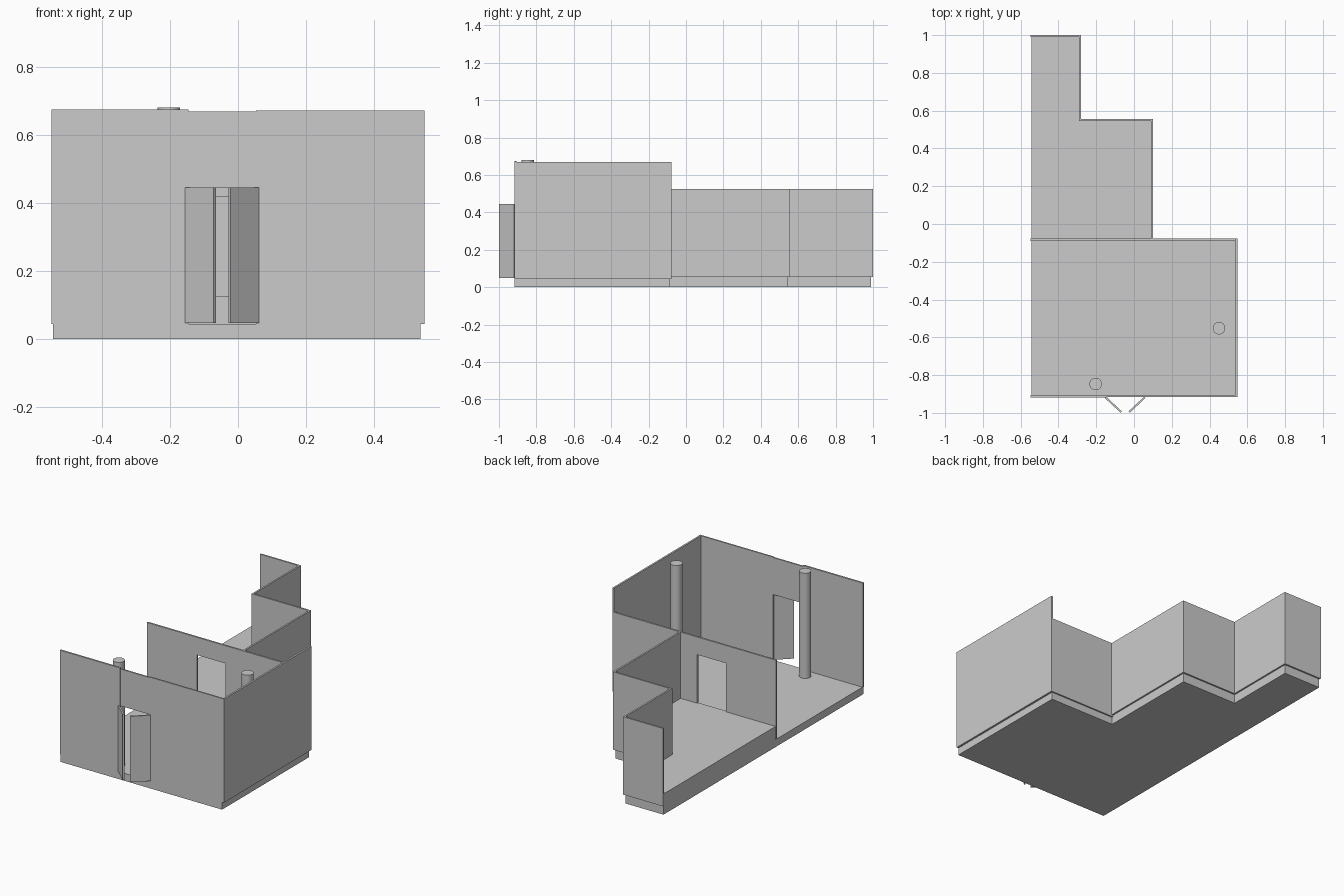
import bpy, bmesh
from mathutils import Vector

if "Cube" in bpy.data.objects:
    bpy.data.objects.remove(bpy.data.objects["Cube"])


def prism(name, outline, z0, z1):
    """Extrude a plan outline between two heights."""
    bm = bmesh.new()
    face = bm.faces.new([bm.verts.new((x, y, z0)) for x, y in outline])
    ext = bmesh.ops.extrude_face_region(bm, geom=[face])
    bmesh.ops.translate(bm, vec=(0, 0, z1 - z0),
                        verts=[v for v in ext["geom"] if isinstance(v, bmesh.types.BMVert)])
    bmesh.ops.recalc_face_normals(bm, faces=bm.faces)
    mesh = bpy.data.meshes.new(name)
    bm.to_mesh(mesh)
    bm.free()
    obj = bpy.data.objects.new(name, mesh)
    bpy.context.collection.objects.link(obj)
    return obj


def box(name, x0, x1, y0, y1, z0, z1):
    return prism(name, [(x0, y0), (x1, y0), (x1, y1), (x0, y1)], z0, z1)


def leaf(name, hinge, tip, z0, z1, t=0.01):
    """Thin door leaf running from hinge to tip in plan."""
    a, b = Vector(hinge), Vector(tip)
    d = (b - a).normalized()
    n = Vector((-d.y, d.x)) * t / 2
    return prism(name, [a - n, b - n, b + n, a + n], z0, z1)


L = -0.547          # open left side
T = 0.01            # wall thickness

# Floors: low front hall, raised stepped rear rooms
box("front_floor", -0.543, 0.535, -0.916, -0.087, 0, 0.045)
prism("rear_floor", [(-0.543, -0.087), (0.09, -0.087), (0.09, 0.545),
                     (-0.29, 0.545), (-0.29, 0.99), (-0.543, 0.99)], 0, 0.125)

# Front wall around the entrance
box("front_wall_left", L, -0.145, -0.918, -0.907, 0.045, 0.674)
box("front_wall_lintel", -0.145, 0.053, -0.916, -0.907, 0.445, 0.668)
box("front_wall_right", 0.053, 0.547, -0.916, -0.907, 0.045, 0.671)

# Right wall of the front hall
box("right_wall", 0.536, 0.547, -0.907, -0.078, 0.045, 0.67)

# Partition with inner doorway
box("partition_left", L, -0.213, -0.089, -0.078, 0.045, 0.525)
box("partition_lintel", -0.213, -0.02, -0.089, -0.078, 0.418, 0.525)
box("partition_right", -0.02, 0.536, -0.089, -0.078, 0.045, 0.525)

# Stepped outer walls of the rear rooms, overhanging the plinth
prism("rear_walls", [(0.09, -0.078), (0.09 + T, -0.078), (0.09 + T, 0.545 + T),
                     (-0.29 + T, 0.545 + T), (-0.29 + T, 1.0), (L, 1.0),
                     (L, 0.99), (-0.29, 0.99), (-0.29, 0.545), (0.09, 0.545)],
      0.055, 0.525)

# Double entrance doors folded outwards
leaf("door_leaf_left", (-0.152, -0.917), (-0.068, -0.995), 0.048, 0.445)
leaf("door_leaf_right", (0.058, -0.917), (-0.025, -0.995), 0.048, 0.445)

# Round columns in the hall
for name, x, y, top in (("front_column", -0.203, -0.847, 0.68),
                        ("right_column", 0.45, -0.552, 0.665)):
    bpy.ops.mesh.primitive_cylinder_add(vertices=32, radius=0.033, depth=top - 0.045,
                                        location=(x, y, (top + 0.045) / 2))
    bpy.context.object.name = name
    bpy.ops.object.shade_smooth_by_angle()
